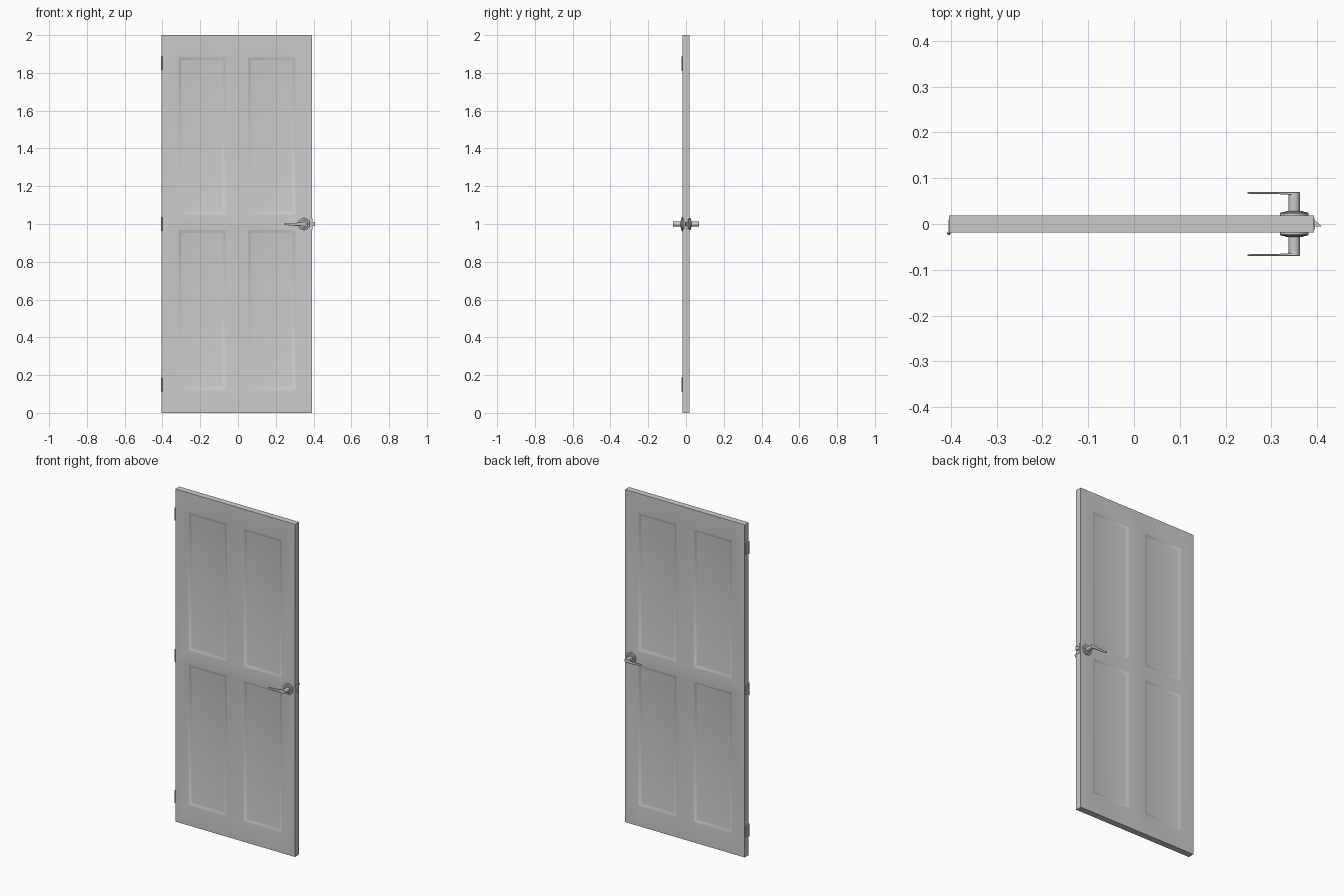
import bpy, bmesh, math
from mathutils import Matrix, Vector

if "Cube" in bpy.data.objects:
    bpy.data.objects.remove(bpy.data.objects["Cube"])


def finish(name, bm, mirror_y=False, angle=35):
    bmesh.ops.recalc_face_normals(bm, faces=bm.faces)
    me = bpy.data.meshes.new(name)
    bm.to_mesh(me)
    bm.free()
    ob = bpy.data.objects.new(name, me)
    bpy.context.collection.objects.link(ob)
    bpy.ops.object.select_all(action='DESELECT')
    ob.select_set(True)
    bpy.context.view_layer.objects.active = ob
    bpy.ops.object.shade_smooth_by_angle(angle=math.radians(angle))
    if mirror_y:
        m = ob.modifiers.new("mirror", 'MIRROR')
        m.use_axis = (False, True, False)
    return ob


def lathe(name, profile, centre, axis, n=32, mirror_y=False):
    # profile of (radius, distance along axis), closed at both ends
    bm = bmesh.new()
    rings = []
    for r, d in profile:
        ring = []
        for i in range(n):
            a = 2 * math.pi * i / n
            u, v = r * math.cos(a), r * math.sin(a)
            p = Vector((u, d, v)) if axis == 'Y' else Vector((u, v, d))
            ring.append(bm.verts.new(p + Vector(centre)))
        rings.append(ring)
    for a, b in zip(rings, rings[1:]):
        for i in range(n):
            j = (i + 1) % n
            bm.faces.new((a[i], a[j], b[j], b[i]))
    bm.faces.new(rings[0])
    bm.faces.new(rings[-1])
    return finish(name, bm, mirror_y)


def box(name, lo, hi, bevel=0.0):
    bm = bmesh.new()
    lo, hi = Vector(lo), Vector(hi)
    bmesh.ops.create_cube(bm, size=1, matrix=Matrix.Translation((lo + hi) / 2)
                          @ Matrix.Diagonal((*(hi - lo), 1)))
    if bevel:
        bmesh.ops.bevel(bm, geom=bm.edges[:], offset=bevel, segments=2,
                        affect='EDGES', profile=0.5)
    return finish(name, bm)


# door leaf: grid of stiles and rails, four panels sunk on both faces
X = [-0.404, -0.318, -0.062, 0.050, 0.306, 0.393]
Z = [0.0, 0.12, 0.97, 1.05, 1.885, 2.0]
T = 0.019
bm = bmesh.new()
side = {s: [[bm.verts.new((x, s * T, z)) for z in Z] for x in X] for s in (-1, 1)}
panels = []
for g in side.values():
    for i in range(5):
        for k in range(5):
            f = bm.faces.new((g[i][k], g[i + 1][k], g[i + 1][k + 1], g[i][k + 1]))
            if i in (1, 3) and k in (1, 3):
                panels.append(f)
f, b = side[-1], side[1]
for i in range(5):
    for k in (0, 5):
        bm.faces.new((f[i][k], f[i + 1][k], b[i + 1][k], b[i][k]))
        bm.faces.new((f[k][i], f[k][i + 1], b[k][i + 1], b[k][i]))
bmesh.ops.recalc_face_normals(bm, faces=bm.faces)
for width, depth in ((0.008, -0.002), (0.012, -0.005), (0.008, -0.001)):
    bmesh.ops.inset_individual(bm, faces=panels, thickness=width, depth=depth)
finish("door_leaf", bm, angle=40)

# handle roses and necks, one per face
HX, HZ = 0.350, 1.0
lathe("handle_rose", [(0.031, 0.017), (0.031, 0.023), (0.029, 0.0255),
                      (0.021, 0.026), (0.019, 0.028), (0.014, 0.028)],
      (HX, 0, HZ), 'Y', 48, True)
lathe("handle_neck", [(0.0125, 0.026), (0.0125, 0.0685), (0.0115, 0.0695)],
      (HX, 0, HZ), 'Y', 32, True)

# lever: tapering sections of (x, z centre, half height, inner y)
bm = bmesh.new()
sections = [(0.352, 1.000, 0.0115, 0.0635), (0.335, 1.000, 0.0105, 0.0640),
            (0.318, 0.999, 0.0085, 0.0650), (0.300, 0.998, 0.0075, 0.0655),
            (0.275, 0.999, 0.0065, 0.0660), (0.256, 1.000, 0.0055, 0.0660),
            (0.250, 1.000, 0.0040, 0.0660), (0.2475, 1.000, 0.0015, 0.0665)]
rings = []
for x, z, h, y in sections:
    o, c = 0.0695, 0.001
    pts = [(y, -h + c), (y, h - c), (y + c, h), (o - c, h),
           (o, h - c), (o, -h + c), (o - c, -h), (y + c, -h)]
    rings.append([bm.verts.new((x, py, z + pz)) for py, pz in pts])
for a, b in zip(rings, rings[1:]):
    for i in range(8):
        bm.faces.new((a[i], a[(i + 1) % 8], b[(i + 1) % 8], b[i]))
bm.faces.new(rings[0])
bm.faces.new(rings[-1])
finish("handle_lever", bm, True)

# latch plate and slanted bolt on the lock edge
box("latch_plate", (0.390, -0.012, 0.970), (0.3955, 0.012, 1.030), 0.0008)
bm = bmesh.new()
outline = [(0.390, -0.006), (0.408, -0.006), (0.408, -0.003), (0.398, 0.006), (0.390, 0.006)]
face = bm.faces.new([bm.verts.new((x, y, 0.990)) for x, y in outline])
ext = bmesh.ops.extrude_face_region(bm, geom=[face])
bmesh.ops.translate(bm, vec=(0, 0, 0.020),
                    verts=[v for v in ext["geom"] if isinstance(v, bmesh.types.BMVert)])
finish("latch_bolt", bm)

# three hinges: leaf on the edge, grooved barrel at the front corner
for label, z in (("bottom", 0.15), ("middle", 1.0), ("top", 1.85)):
    box("hinge_leaf_" + label, (-0.4055, -0.020, z - 0.034), (-0.402, 0.010, z + 0.034))
    profile = [(0.001, -0.039), (0.003, -0.037), (0.003, -0.034)]
    for k in range(3):
        a = -0.034 + k * 0.0227
        profile += [(0.0025, a), (0.0038, a + 0.0012), (0.0038, a + 0.0215), (0.0025, a + 0.0227)]
    profile += [(0.003, 0.0341), (0.003, 0.037), (0.001, 0.039)]
    lathe("hinge_barrel_" + label, profile, (-0.4045, -0.0205, z), 'Z', 16)
